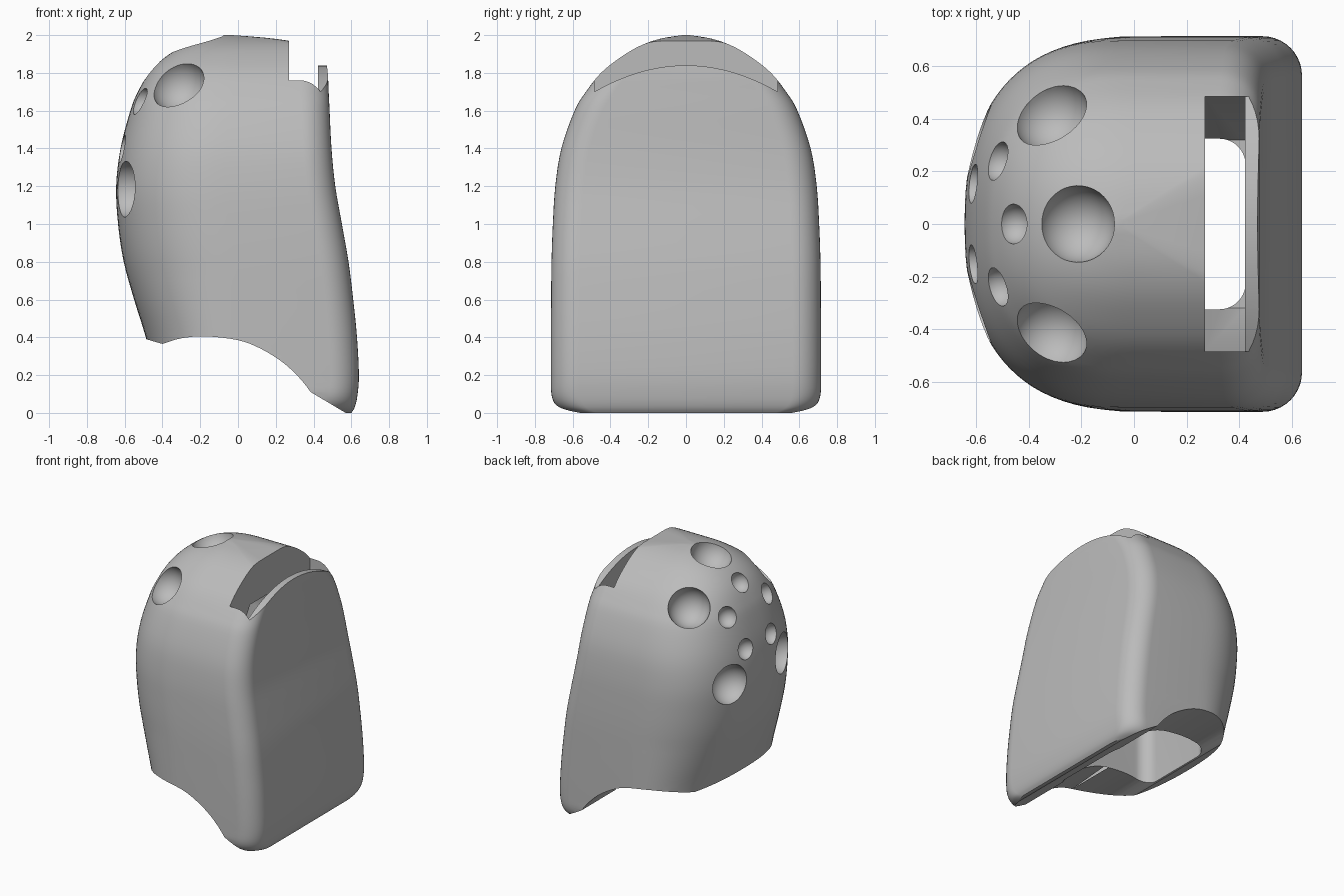
import bpy, bmesh, math
from mathutils import Vector

if "Cube" in bpy.data.objects:
    bpy.data.objects.remove(bpy.data.objects["Cube"])

grey = bpy.data.materials.new("plain_grey")
grey.use_nodes = True
grey.diffuse_color = (0.5, 0.5, 0.5, 1)
grey.node_tree.nodes["Principled BSDF"].inputs["Base Color"].default_value = grey.diffuse_color


def finish(name, bm):
    bmesh.ops.recalc_face_normals(bm, faces=bm.faces)
    mesh = bpy.data.meshes.new(name)
    bm.to_mesh(mesh)
    bm.free()
    mesh.materials.append(grey)
    obj = bpy.data.objects.new(name, mesh)
    bpy.context.collection.objects.link(obj)
    return obj


def loft(name, rings):
    """Skin closed rings of equal length and cap both ends."""
    bm = bmesh.new()
    rows = [[bm.verts.new(p) for p in ring] for ring in rings]
    n = len(rows[0])
    for a, b in zip(rows, rows[1:]):
        for i in range(n):
            j = (i + 1) % n
            bm.faces.new((a[i], a[j], b[j], b[i]))
    bm.faces.new(rows[0])
    bm.faces.new(rows[-1])
    return finish(name, bm)


def prism_x(name, yz, lo, hi):
    return loft(name, [[(x, y, z) for y, z in yz] for x in (lo, hi)])


def prism_y(name, xz, half):
    return loft(name, [[(x, y, z) for x, z in xz] for y in (-half, half)])


def smooth_rows(rows, steps):
    """Catmull-Rom interpolation through the rows."""
    pts = [Vector(r) for r in rows]
    out = []
    for i in range(len(pts) - 1):
        a, b, c, d = (pts[max(i - 1, 0)], pts[i], pts[i + 1], pts[min(i + 2, len(pts) - 1)])
        for s in range(steps):
            t = s / steps
            out.append(b + (c - a) * (t / 2) + (a * 2 - b * 5 + c * 4 - d) * (t * t / 2)
                       + (b * 3 - a - c * 3 + d) * (t ** 3 / 2))
    return out + [pts[-1]]


def arc(cx, cy, r, start, count=10):
    angles = [start + math.pi / 2 * k / count for k in range(count + 1)]
    return [(cx + r * math.cos(a), cy + r * math.sin(a)) for a in angles]


def body_ring(z, back, front, width):
    """Round at the back, nearly square at the flat front."""
    centre = min(0, (back + front) / 2)
    r = min(0.15, width * 0.4, (front - centre) * 0.7)
    ring = arc(front - r, r - width, r, -math.pi / 2) + arc(front - r, width - r, r, 0)
    for k in range(49):
        a = math.pi / 2 + math.pi * k / 48
        c, s = math.cos(a), math.sin(a)
        power = 2 / 2.4
        ring.append((centre - (centre - back) * abs(c) ** power,
                     math.copysign(width * abs(s) ** power, s)))
    return [(x, y, z) for x, y in ring]


def box_ring(z, back, front, width, r):
    corners = [(front - r, r - width, -1), (front - r, width - r, 0),
               (back + r, width - r, 1), (back + r, r - width, 2)]
    return [(x, y, z) for cx, cy, q in corners
            for x, y in arc(cx, cy, r, q * math.pi / 2)]


# Outer shell: height, back, front, half width
shell = loft("shell", [body_ring(*row) for row in smooth_rows([
    (0, -.42, .6, .62), (.03, -.42, .618, .68), (.09, -.42, .632, .711),
    (.2, -.44, .64, .715), (.4, -.488, .63, .715), (.6, -.55, .61, .714),
    (.8, -.605, .585, .712), (1, -.635, .55, .705), (1.2, -.645, .515, .692),
    (1.4, -.622, .495, .66), (1.6, -.57, .485, .59), (1.7, -.53, .48, .53),
    (1.8, -.47, .475, .45), (1.88, -.39, .46, .35), (1.94, -.29, .41, .25),
    (1.98, -.17, .2, .14), (2, -.08, -.03, .02)], 4)])

# Curved cut under the shell
underside = smooth_rows([(-.4, .365), (-.3, .395), (-.17, .405), (0, .385), (.12, .34),
                         (.24, .265), (.33, .18), (.385, .11)], 4)
cutters = [prism_y("underside_cutter", [(-1, -.5), (-1, .54)] + [tuple(p) for p in underside]
                   + [(.57, 0), (.62, -.03), (.62, -.5)], 1)]

# Hollow inside with rounded corners
cutters.append(loft("hollow_cutter", [box_ring(*row) for row in [
    (-.2, -.39, .425, .325, .1), (1.4, -.39, .425, .325, .1),
    (1.58, -.33, .424, .3, .1), (1.68, -.2, .42, .24, .1)]]))

# Slot across the top, its sides sloping in towards the hollow
slot = .485
cutters.append(prism_x("slot_cutter", [(-slot, 2.2), (-slot, 1.62), (-.32, 1.3),
                                       (.32, 1.3), (slot, 1.62), (slot, 2.2)], .27, .423))

# Arched trim that lowers the lip in front of the slot
lip = [(slot * k / 12, 1.84 - .14 * (k / 12) ** 2) for k in range(-12, 13)]
cutters.append(prism_x("lip_cutter", lip + [(slot, 2.3), (-slot, 2.3)], .271, .8))

# Ball-shaped dimples: position and radius, mirrored when off centre
big, small = .148, .076
for x, y, z, r in [(-.22, 0, 1.975, big), (-.32, .42, 1.74, big), (-.605, .32, 1.185, big),
                   (-.46, 0, 1.81, small), (-.52, .24, 1.65, small), (-.625, .155, 1.4, small)]:
    for side in ((1, -1) if y else (1,)):
        bm = bmesh.new()
        bmesh.ops.create_uvsphere(bm, u_segments=40, v_segments=24, radius=r)
        bmesh.ops.translate(bm, verts=bm.verts, vec=(x, y * side, z))
        cutters.append(finish("dimple_cutter", bm))

# Carve the shell and drop the cutters
bpy.ops.object.select_all(action='DESELECT')
bpy.context.view_layer.objects.active = shell
shell.select_set(True)
for cutter in cutters:
    cutter.hide_render = True
    mod = shell.modifiers.new(cutter.name, 'BOOLEAN')
    mod.operation = 'DIFFERENCE'
    mod.solver = 'EXACT'
    mod.object = cutter
    bpy.ops.object.modifier_apply(modifier=mod.name)
    bpy.data.objects.remove(cutter)
bpy.ops.object.shade_smooth_by_angle(angle=math.radians(30))
